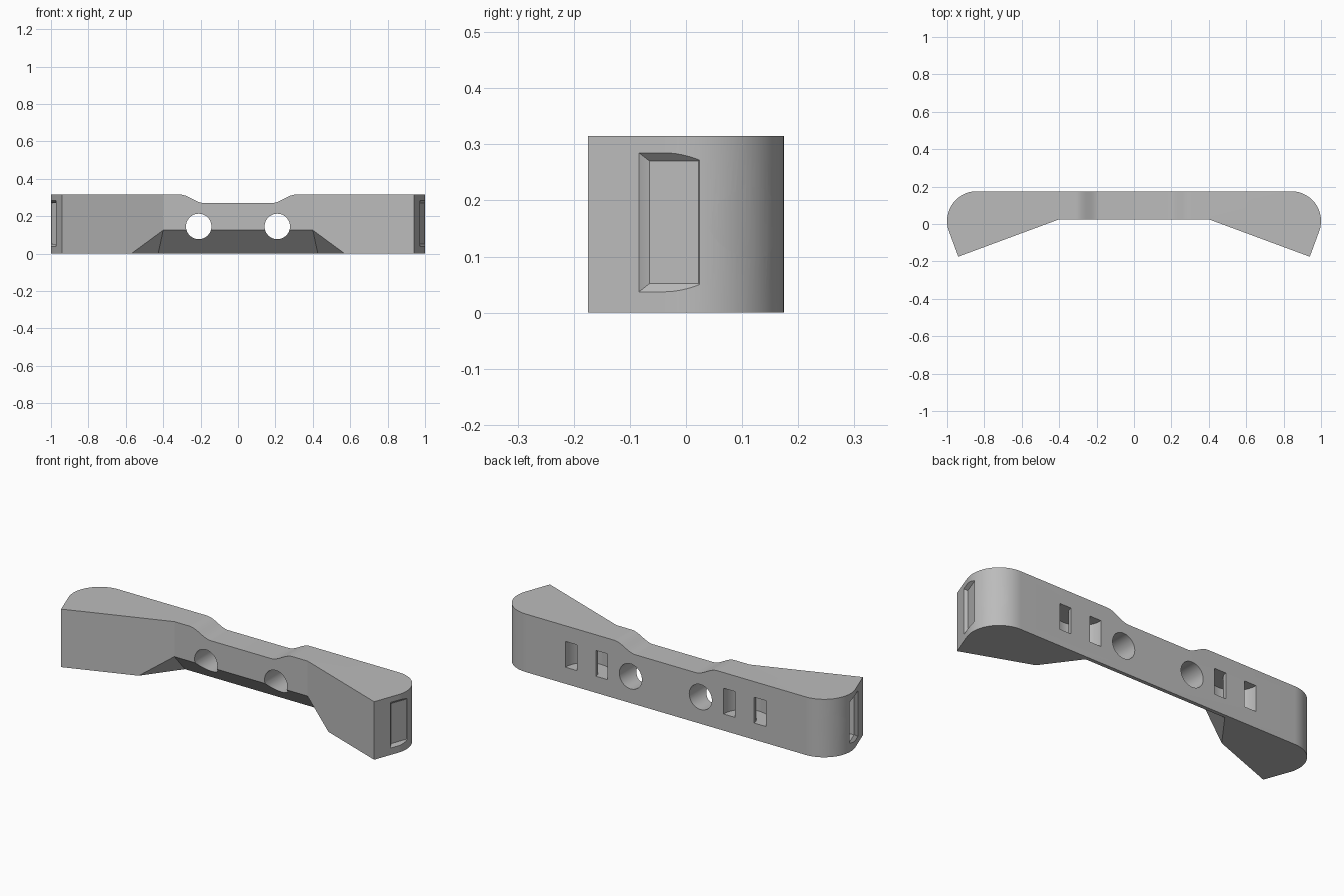
import bpy, bmesh
from math import cos, sin, radians, pi
from mathutils import Matrix, Vector

old = bpy.data.objects.get("Cube")
if old:
    bpy.data.objects.remove(old, do_unlink=True)

HEIGHT = 0.315
SEG = 48

mat = bpy.data.materials.new("plain_grey")
mat.use_nodes = True
GREY = (0.5, 0.5, 0.5, 1)
mat.diffuse_color = GREY
mat.node_tree.nodes["Principled BSDF"].inputs["Base Color"].default_value = GREY

MIRROR = Matrix.Scale(-1, 4, Vector((1, 0, 0)))


def finish(name, bm, matrix=Matrix()):
    bm.transform(matrix)
    bmesh.ops.recalc_face_normals(bm, faces=bm.faces)
    me = bpy.data.meshes.new(name)
    bm.to_mesh(me)
    bm.free()
    ob = bpy.data.objects.new(name, me)
    bpy.context.collection.objects.link(ob)
    return ob


def prism(name, pts, depth, matrix=Matrix()):
    """Extrude a 2D outline along local z."""
    bm = bmesh.new()
    face = bm.faces.new([bm.verts.new((x, y, 0)) for x, y in pts])
    new = bmesh.ops.extrude_face_region(bm, geom=[face])["geom"]
    bmesh.ops.translate(bm, vec=(0, 0, depth),
                        verts=[v for v in new if isinstance(v, bmesh.types.BMVert)])
    return finish(name, bm, matrix)


def rod(name, start, axis, length, r1, r2=None, matrix=Matrix()):
    """Round cutter from start along axis."""
    axis = Vector(axis).normalized()
    bm = bmesh.new()
    bmesh.ops.create_cone(bm, cap_ends=True, segments=SEG, radius1=r1,
                          radius2=r1 if r2 is None else r2, depth=length)
    place = (Matrix.Translation(Vector(start) + axis * length / 2)
             @ axis.to_track_quat("Z", "Y").to_matrix().to_4x4())
    return finish(name, bm, matrix @ place)


def hull(name, pts, matrix=Matrix()):
    bm = bmesh.new()
    for p in pts:
        bm.verts.new(p)
    bmesh.ops.convex_hull(bm, input=bm.verts[:])
    return finish(name, bm, matrix)


def arc(cx, cy, r, a, b, n):
    return [(cx + r * cos(radians(a + (b - a) * i / n)),
             cy + r * sin(radians(a + (b - a) * i / n))) for i in range(n + 1)]


# Main bar: straight back, rounded ends, wings angled forward
half = [(0.40, 0.025), (0.94, -0.175)] + arc(0.841, 0.016, 0.159, -20.3, 90, 28)
outline = half + [(-x, y) for x, y in reversed(half)]
body = prism("mounting_bar", outline, HEIGHT)
body.data.materials.append(mat)
cutters = []

# Shallow saddle in the top with S-shaped shoulders
shoulder = []
for i in range(17):
    t = i / 16
    shoulder.append((0.18 + 0.13 * t, 0.27 + (HEIGHT - 0.27) * (1 - cos(pi * t)) / 2))
shoulder.append((0.32, HEIGHT + 0.1))
saddle = shoulder + [(-x, z) for x, z in reversed(shoulder)]
cutters.append(prism("saddle_cutter", saddle, 1,
                     Matrix.Translation((0, 0.5, 0)) @ Matrix.Rotation(pi / 2, 4, "X")))

# Sloped relief under the middle
a, b, c = Vector((0.40, 0.025, 0.125)), Vector((0.57, -0.038, 0)), Vector((0.427, 0.155, 0))
side = [a - (c - a) * 0.3, b + (b - a) * 0.3, c + (c - a) * 0.1]
cutters.append(hull("relief_cutter", side + [MIRROR @ p for p in side]))

# Frame at the front corner of a wing: u outward, v along the end face
v = Vector((0.347, 0.938, 0)).normalized()
u = Vector((v.y, -v.x, 0))
corner = Vector((0.94, -0.175, 0))


def local(s, t, z):
    return corner + u * s + v * t + Vector((0, 0, z))


def block(s0, s1, grow0=0, grow1=0):
    """Corners of the nut slot between two depths, widened at each."""
    return [local(s, t, z)
            for s, g in ((s0, grow0), (s1, grow1))
            for t in (0.112 - g, 0.205 + g) for z in (0.052 - g, 0.27 + g)]


for m in (Matrix(), MIRROR):
    # Vertical and front-to-back through holes
    cutters.append(rod("vertical_hole_cutter", (0.685, 0.07, -0.1), (0, 0, 1), 0.6, 0.068, None, m))
    cutters.append(rod("cross_hole_cutter", (0.21, -0.3, 0.145), (0, 1, 0), 0.7, 0.068, None, m))
    # Screw hole square to the wing face, with countersink
    cutters.append(rod("screw_hole_cutter", local(-0.085, -0.1, 0.16), v, 0.7, 0.065, None, m))
    cutters.append(rod("countersink_cutter", local(-0.085, -0.01, 0.16), v, 0.025, 0.085, 0.06, m))
    # Nut slot in the end, with chamfered mouth
    cutters.append(hull("nut_slot_cutter", block(-0.2, 0.1), m))
    cutters.append(hull("slot_mouth_cutter", block(-0.015, 0.03, 0, 0.045), m))
    # Curved strap channel that opens twice on the back
    ring = arc(0.475, 0.175, 0.127, 180, 360, 24)
    ring += [(0.602, 0.25), (0.532, 0.25)]
    ring += arc(0.475, 0.175, 0.057, 360, 180, 24)
    ring += [(0.418, 0.25), (0.348, 0.25)]
    cutters.append(prism("strap_channel_cutter", ring, 0.14, m @ Matrix.Translation((0, 0, 0.09))))

# Cut everything, then tidy up
bpy.ops.object.select_all(action="DESELECT")
body.select_set(True)
bpy.context.view_layer.objects.active = body
for cut in cutters:
    cut.hide_render = True
    mod = body.modifiers.new("cut", "BOOLEAN")
    mod.operation = "DIFFERENCE"
    mod.solver = "EXACT"
    mod.object = cut
    bpy.ops.object.modifier_apply(modifier=mod.name)
    bpy.data.objects.remove(cut, do_unlink=True)

bpy.ops.object.shade_smooth_by_angle(angle=radians(25))
